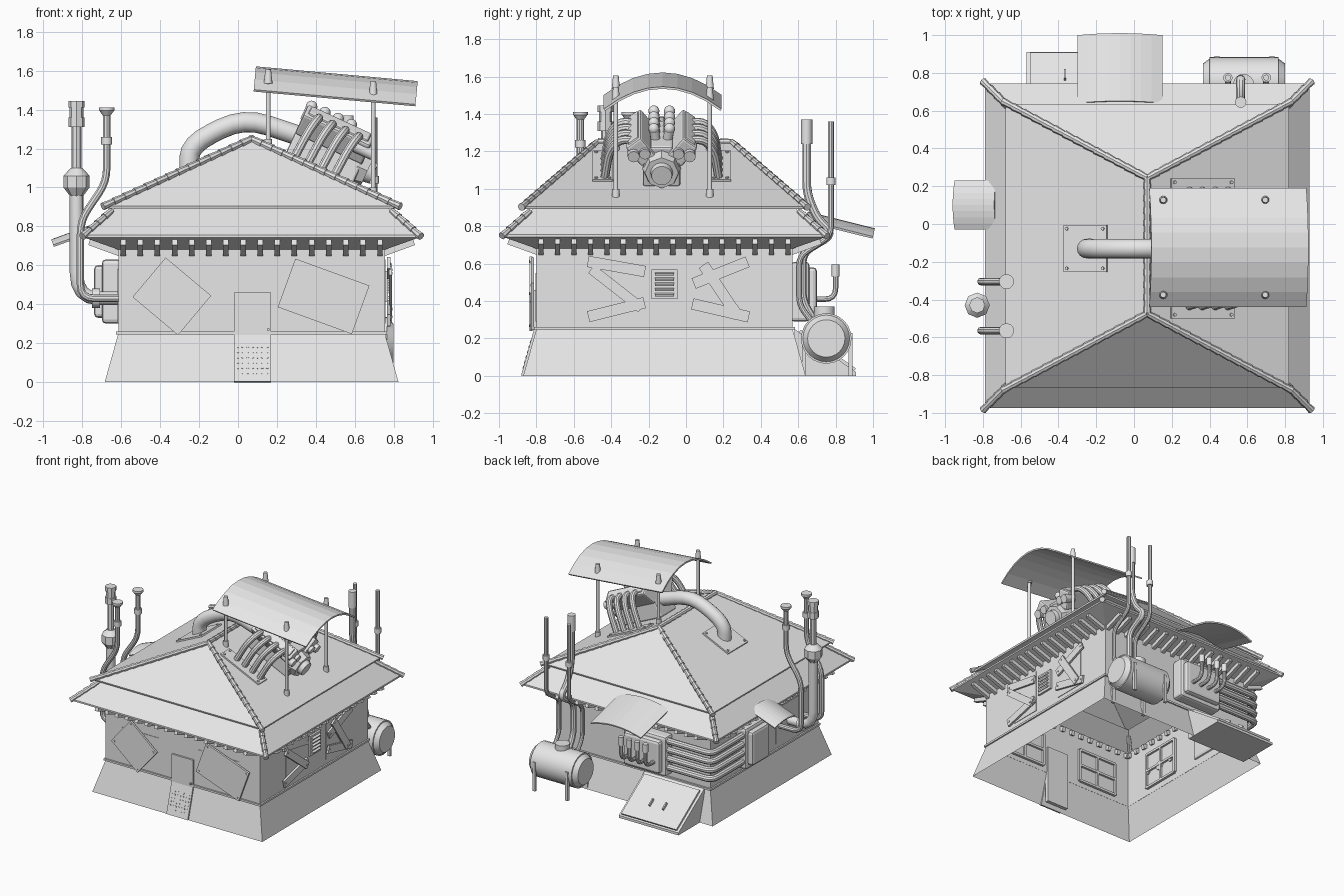
import bpy, bmesh
from math import radians, pi, cos, sin
from mathutils import Vector, Matrix

if "Cube" in bpy.data.objects:
    bpy.data.objects.remove(bpy.data.objects["Cube"])

grey = bpy.data.materials.new("plain_grey")
grey.use_nodes = True
grey.diffuse_color = (0.8, 0.8, 0.8, 1)
grey.node_tree.nodes["Principled BSDF"].inputs["Base Color"].default_value = (0.8, 0.8, 0.8, 1)

T = Matrix.Translation
I = Matrix.Identity(4)
CX, CY = 0.07, -0.115
CENTRE = T((CX, CY, 0))


def R(deg, axis):
    return Matrix.Rotation(radians(deg), 4, axis)


def finish(name, bm, smooth=False, solid=0, bevel=0):
    bmesh.ops.recalc_face_normals(bm, faces=bm.faces)
    me = bpy.data.meshes.new(name)
    bm.to_mesh(me)
    bm.free()
    me.materials.append(grey)
    ob = bpy.data.objects.new(name, me)
    bpy.context.collection.objects.link(ob)
    if smooth:
        me.shade_smooth()
        me.set_sharp_from_angle(angle=radians(35))
    if solid:
        mod = ob.modifiers.new("thickness", "SOLIDIFY")
        mod.thickness, mod.offset = solid, -1
    if bevel:
        mod = ob.modifiers.new("bevel", "BEVEL")
        mod.width, mod.segments = bevel, 2
    return ob


def box(bm, c, s, m=I, rot=I):
    bmesh.ops.create_cube(bm, size=1, matrix=m @ T(c) @ rot @ Matrix.Diagonal((*s, 1)))


def cyl(bm, a, b, r, r2=None, seg=12, m=I):
    a, b = Vector(a), Vector(b)
    q = (b - a).to_track_quat("Z", "Y").to_matrix().to_4x4()
    bmesh.ops.create_cone(bm, cap_ends=True, segments=seg, radius1=r, radius2=r if r2 is None else r2,
                          depth=(b - a).length, matrix=m @ T((a + b) / 2) @ q)


def sweep(bm, pts, r, bend=0.06, seg=10, m=I):
    """Round the corners of a path and run a tube along it."""
    pts = [Vector(p) for p in pts]
    path = [pts[0]]
    for a, b, c in zip(pts, pts[1:], pts[2:]):
        p = b + (a - b).normalized() * min(bend, (a - b).length * 0.49)
        q = b + (c - b).normalized() * min(bend, (c - b).length * 0.49)
        path += [p.lerp(b, t / 4).lerp(b.lerp(q, t / 4), t / 4) for t in range(5)]
    path.append(pts[-1])
    rings, side = [], None
    for i, p in enumerate(path):
        d = (path[min(i + 1, len(path) - 1)] - path[max(i - 1, 0)]).normalized()
        side = (d.orthogonal() if side is None else side - d * side.dot(d)).normalized()
        up = d.cross(side)
        rings.append([bm.verts.new(m @ (p + r * (side * cos(2 * pi * k / seg) + up * sin(2 * pi * k / seg))))
                      for k in range(seg)])
    for a, b in zip(rings, rings[1:]):
        for k in range(seg):
            bm.faces.new((a[k], a[k - 1], b[k - 1], b[k]))
    bm.faces.new(rings[0])
    bm.faces.new(rings[-1])


def square_shell(name, profile, solid=0):
    """Square rings (half width, height) joined around the house centre."""
    bm = bmesh.new()
    rings = [[bm.verts.new((CX + h * sx, CY + h * sy, z)) for sx, sy in ((-1, -1), (1, -1), (1, 1), (-1, 1))]
             for h, z in profile]
    for a, b in zip(rings, rings[1:]):
        for k in range(4):
            bm.faces.new((a[k - 1], a[k], b[k], b[k - 1]))
    finish(name, bm, solid=solid)


def wall(k):
    """Frame on a wall: x along it, z up, -y outward. 0 front, 1 left, 2 back, 3 right."""
    return CENTRE @ R(90 * k, "Z") @ T((0, -0.685, 0))


def arch(name, m, length, half, rise, seg=8):
    bm = bmesh.new()
    rows = [[bm.verts.new(m @ Vector((s * length / 2, half * t, rise * (1 - t * t)))) for s in (-1, 1)]
            for t in (2 * i / seg - 1 for i in range(seg + 1))]
    for a, b in zip(rows, rows[1:]):
        bm.faces.new((a[0], a[1], b[1], b[0]))
    finish(name, bm, solid=0.012)


# House shell
square_shell("flared_base", [(0.755, 0), (0.685, 0.25)])
square_shell("walls", [(0.685, 0.25), (0.685, 0.7)])
square_shell("wall_trim", [(0.685, 0.245), (0.697, 0.245), (0.697, 0.26), (0.685, 0.26)])
square_shell("lower_roof", [(0.685, 0.68), (0.86, 0.742), (0.86, 0.755), (0.69, 0.905)])

# Upper hipped roof
bm = bmesh.new()
e = [bm.verts.new((CX + 0.75 * sx, CY + 0.75 * sy, 0.905)) for sx, sy in ((-1, -1), (1, -1), (1, 1), (-1, 1))]
ridge = [bm.verts.new((CX, y, 1.25)) for y in (-0.47, 0.25)]
for f in ((e[0], e[1], ridge[0]), (e[1], e[2], ridge[1], ridge[0]),
          (e[2], e[3], ridge[1]), (e[3], e[0], ridge[0], ridge[1])):
    bm.faces.new(f)
finish("upper_roof", bm, solid=0.014)

# Ridge tiles
bm = bmesh.new()


def tiles(a, b, n):
    a, b = Vector(a), Vector(b)
    for i in range(n):
        cyl(bm, a.lerp(b, i / n), a.lerp(b, (i + 1) / n), 0.021, 0.016, seg=8)


tiles((CX, -0.47, 1.25), (CX, 0.25, 1.25), 11)
for sx in (-1, 1):
    for sy in (-1, 1):
        tiles((CX + 0.765 * sx, CY + 0.765 * sy, 0.902), (CX, CY + 0.36 * sy, 1.25), 14)
        tiles((CX + 0.87 * sx, CY + 0.87 * sy, 0.748), (CX + 0.72 * sx, CY + 0.72 * sy, 0.88), 4)
finish("ridge_tiles", bm)

# Rafters below the eaves
bm = bmesh.new()
for k in range(4):
    for i in range(16):
        box(bm, (0.088 * (i - 7.5), -0.06, 0.688), (0.028, 0.19, 0.035), wall(k), R(-20, "X"))
finish("rafters", bm)

# Door with perforated kick plate
bm = bmesh.new()
F = wall(0)
box(bm, (0.005, 0, 0.23), (0.19, 0.03, 0.46), F)
box(bm, (0.085, -0.02, 0.27), (0.012, 0.02, 0.012), F)
plate = F @ T((0.005, -0.037, 0.125)) @ R(-15.6, "X")
box(bm, (0, 0, 0), (0.19, 0.02, 0.258), plate)
for i in range(7):
    for j in range(6):
        x, z = (i - 3) * 0.025, (j - 3) * 0.028
        cyl(bm, (x, 0, z), (x, -0.013, z), 0.007, seg=6, m=plate)
finish("door", bm)

# Windows with inner frames and glazing bars
bm = bmesh.new()
for k, x, w, z0, z1 in ((0, -0.38, 0.34, 0.29, 0.55), (0, 0.32, 0.36, 0.29, 0.55),
                        (1, -0.232, 0.255, 0.3, 0.63), (1, 0.275, 0.26, 0.3, 0.63), (3, 0.3, 0.32, 0.3, 0.58)):
    m, zc, h = wall(k), (z0 + z1) / 2, z1 - z0
    box(bm, (x, 0, zc), (w, 0.008, h), m)
    for s in (-1, 0, 1):
        box(bm, (x + s * w / 2, 0.01, zc), (0.018, 0.02, h), m)
        box(bm, (x, 0.01, zc + s * h / 2), (w, 0.02, 0.018), m)
finish("windows", bm)

# Boards nailed across windows
bm = bmesh.new()
for k, x, z, w, h, a in ((0, -0.41, 0.44, 0.305, 0.265, -40), (0, 0.37, 0.44, 0.405, 0.265, -20),
                         (1, -0.257, 0.585, 0.31, 0.06, -10), (1, -0.257, 0.467, 0.34, 0.055, -38),
                         (1, -0.257, 0.354, 0.31, 0.06, 14), (1, 0.3, 0.552, 0.31, 0.06, 22),
                         (1, 0.3, 0.456, 0.33, 0.06, -56), (1, 0.3, 0.35, 0.31, 0.06, -13)):
    lift = 0.02 + 0.008 * (abs(a) > 30)
    m = wall(k) @ T((x, -lift, z)) @ R(-a, "Y")
    box(bm, (0, 0, 0), (w, 0.016, h), m)
    for sx in (-1, 1):
        for sz in ((-1, 1) if h > 0.1 else (0,)):
            p = Vector((sx * (w / 2 - 0.02), 0, sz * (h / 2 - 0.02)))
            cyl(bm, p, p + Vector((0, -0.012, 0)), 0.007, seg=8, m=m)
finish("window_boards", bm)

# Slatted vent
bm = bmesh.new()
L = wall(1)
box(bm, (0, -0.008, 0.49), (0.14, 0.016, 0.16), L)
for i in range(5):
    box(bm, (0, -0.02, 0.435 + 0.0275 * i), (0.1, 0.02, 0.012), L, R(25, "X"))
finish("wall_vent", bm)

# Engine lying along the left roof slope
E = T((CX, -0.13, 1.25)) @ R(24.8, "Y")
bm = bmesh.new()
box(bm, (0.38, 0, 0.09), (0.38, 0.2, 0.18), E)
box(bm, (0.38, 0, 0.19), (0.34, 0.12, 0.07), E)
for s in (-1, 1):
    box(bm, (0.38, 0.11 * s, 0.2), (0.38, 0.1, 0.14), E, R(-38 * s, "X"))
    box(bm, (0.38, 0.145 * s, 0.25), (0.34, 0.07, 0.04), E, R(-38 * s, "X"))
finish("engine_block", bm, bevel=0.012)
bm = bmesh.new()
cyl(bm, (0.55, 0, 0.1), (0.61, 0, 0.1), 0.105, 0.09, 8, E)
cyl(bm, (0.61, 0, 0.1), (0.645, 0, 0.1), 0.06, 0.055, 16, E)
for s in (-1, 1):
    cyl(bm, (0.5, 0.15 * s, 0.19), (0.6, 0.15 * s, 0.19), 0.032, m=E)
    cyl(bm, (0.5, 0.09 * s, 0.2), (0.59, 0.09 * s, 0.2), 0.03, m=E)
    for i in range(4):
        u = 0.21 + 0.075 * i
        cyl(bm, (u, 0.03 * s, 0.2), (u, 0.042 * s, 0.28), 0.026, m=E)
        bmesh.ops.create_uvsphere(bm, u_segments=12, v_segments=8, radius=0.03, matrix=E @ T((u, 0.042 * s, 0.28)))
        sweep(bm, [(u + 0.06, 0.12 * s, 0.23), (u + 0.06, 0.22 * s, 0.25), (u + 0.04, 0.28 * s, 0.17),
                   (u + 0.03, 0.305 * s, 0)], 0.023, m=E)
finish("engine_pulleys_and_exhausts", bm, smooth=True)

# Roof plates with bolts, and the big duct
bm = bmesh.new()
D = T((-0.255, -0.13, 1.102)) @ R(-24.8, "Y")
for m, c, sx, sy in ((E, (0.32, 0.315, 0.006), 0.37, 0.11), (E, (0.32, -0.315, 0.006), 0.37, 0.11),
                     (D, (0, 0, 0.006), 0.25, 0.25)):
    box(bm, c, (sx, sy, 0.012), m)
    for i in (-1, 1):
        for j in (-1, 1):
            p = Vector(c) + Vector((i * (sx / 2 - 0.02), j * (sy / 2 - 0.02), 0))
            cyl(bm, p, p + Vector((0, 0, 0.014)), 0.009, seg=8, m=m)
finish("roof_plates", bm)
bm = bmesh.new()
sweep(bm, [(-0.25, -0.13, 1.08), (-0.25, -0.13, 1.22), (0.03, -0.13, 1.36), (0.3, -0.13, 1.27)], 0.052, 0.13, 16)
finish("intake_duct", bm, smooth=True)

# Canopy over the engine, and its posts
arch("engine_canopy", T((0.497, -0.125, 1.465)) @ R(5.2, "Y"), 0.835, 0.315, 0.12)
bm = bmesh.new()
for x, foot, top in ((0.155, 1.2, 1.535), (0.695, 0.95, 1.475)):
    for y in (-0.375, 0.127):
        cyl(bm, (x, y, foot), (x, y, top), 0.012)
        cyl(bm, (x, y, foot), (x, y, foot + 0.05), 0.02)
        cyl(bm, (x, y, top), (x, y, top + 0.07), 0.022, 0.015)
finish("canopy_posts", bm, smooth=True)

# Small awnings over the wall cabinets
arch("right_awning", T((-0.84, 0.1, 0.745)) @ R(-20, "Y"), 0.234, 0.13, 0.03)
arch("back_awning", T((-0.075, 0.82, 0.79)) @ R(90, "Z") @ R(14, "Y"), 0.37, 0.225, 0.045)

# Wall cabinets
bm = bmesh.new()
box(bm, (-0.65, 0.1, 0.465), (0.1, 0.28, 0.33))
box(bm, (-0.71, 0.1, 0.465), (0.06, 0.22, 0.27))
box(bm, (-0.09, 0.61, 0.45), (0.38, 0.1, 0.32))
box(bm, (-0.09, 0.67, 0.45), (0.32, 0.06, 0.26))
finish("wall_cabinets", bm, bevel=0.02)

# Pipes wrapping the corner, and cabinet coils
bm = bmesh.new()
for i in range(4):
    z, x = 0.36 + 0.07 * i, -0.2 + 0.072 * i
    sweep(bm, [(-0.26, 0.62, z), (-0.665, 0.62, z), (-0.665, 0.2, z)], 0.025)
    sweep(bm, [(x, 0.68, 0.41), (x, 0.8, 0.41), (x, 0.8, 0.56)], 0.015)
    cyl(bm, (x, 0.8, 0.53), (x, 0.8, 0.595), 0.021)
finish("cabinet_pipes", bm, smooth=True)

# Right side chimney with bulb
bm = bmesh.new()
x, y = -0.83, -0.43
sweep(bm, [(-0.6, y, 0.43), (x, y, 0.43), (x, y, 0.97)], 0.035, 0.13, 14)
cyl(bm, (-0.75, y, 0.43), (-0.71, y, 0.43), 0.05)
for z0, z1, r0, r1 in ((0.95, 1.0, 0.03, 0.067), (1.0, 1.06, 0.067, 0.067), (1.06, 1.1, 0.067, 0.03),
                       (1.1, 1.32, 0.025, 0.025), (1.31, 1.36, 0.042, 0.042),
                       (1.36, 1.41, 0.035, 0.035), (1.41, 1.445, 0.042, 0.042)):
    cyl(bm, (x, y, z0), (x, y, z1), r0, r1, 8)
finish("bulb_chimney", bm, smooth=True)

# Two slim flues beside the chimney
bm = bmesh.new()
for y in (-0.565, -0.305):
    sweep(bm, [(-0.6, y, 0.43), (-0.81, y, 0.43), (-0.81, y, 0.83), (-0.675, y, 1.03), (-0.675, y, 1.4)], 0.02, 0.07)
    cyl(bm, (-0.675, y, 1.22), (-0.675, y, 1.26), 0.028)
    cyl(bm, (-0.675, y, 1.37), (-0.675, y, 1.395), 0.02, 0.038)
    cyl(bm, (-0.675, y, 1.395), (-0.675, y, 1.412), 0.04)
finish("slim_flues", bm, smooth=True)

# Tank behind the house with legs and filler cap
bm = bmesh.new()
for x0, x1, r0, r1 in ((0.365, 0.4, 0.1, 0.125), (0.4, 0.765, 0.135, 0.135), (0.765, 0.8, 0.125, 0.1)):
    cyl(bm, (x0, 0.75, 0.2), (x1, 0.75, 0.2), r0, r1, 24)
cyl(bm, (0.58, 0.74, 0.3), (0.58, 0.74, 0.37), 0.055, seg=16)
finish("tank", bm, smooth=True)
bm = bmesh.new()
for x in (0.44, 0.73):
    for y in (0.63, 0.88):
        box(bm, (x, y, 0.115), (0.025, 0.02, 0.23))
finish("tank_legs", bm)

# Back flues rising past the eaves
bm = bmesh.new()
sweep(bm, [(0.565, 0.68, 0.3), (0.565, 0.62, 0.4), (0.565, 0.62, 0.66), (0.565, 0.79, 0.76), (0.565, 0.7, 0.84),
           (0.565, 0.645, 0.98), (0.565, 0.645, 1.3)], 0.024)
cyl(bm, (0.565, 0.645, 1.24), (0.565, 0.645, 1.37), 0.03)
for x in (0.497, 0.7):
    sweep(bm, [(x, 0.68, 0.28), (x, 0.605, 0.38), (x, 0.605, 0.64), (x, 0.775, 0.75), (x, 0.775, 1.36)], 0.016, 0.05)
    cyl(bm, (x, 0.775, 1.02), (x, 0.775, 1.06), 0.025)
finish("back_flues", bm, smooth=True)

# Sloping cellar hatch
bm = bmesh.new()
f = bm.faces.new([bm.verts.new((-0.57, y, z)) for y, z in ((0.58, 0), (0.91, 0), (0.91, 0.02), (0.58, 0.25))])
ext = bmesh.ops.extrude_face_region(bm, geom=[f])["geom"]
bmesh.ops.translate(bm, vec=(0.53, 0, 0), verts=[v for v in ext if isinstance(v, bmesh.types.BMVert)])
H = T((-0.305, 0.755, 0.135)) @ R(-35, "X")
box(bm, (0, 0, 0), (0.49, 0.36, 0.02), H)
for s in (-1, 1):
    box(bm, (0.06 * s, 0.03, 0.02), (0.01, 0.06, 0.02), H)
finish("cellar_hatch", bm)
